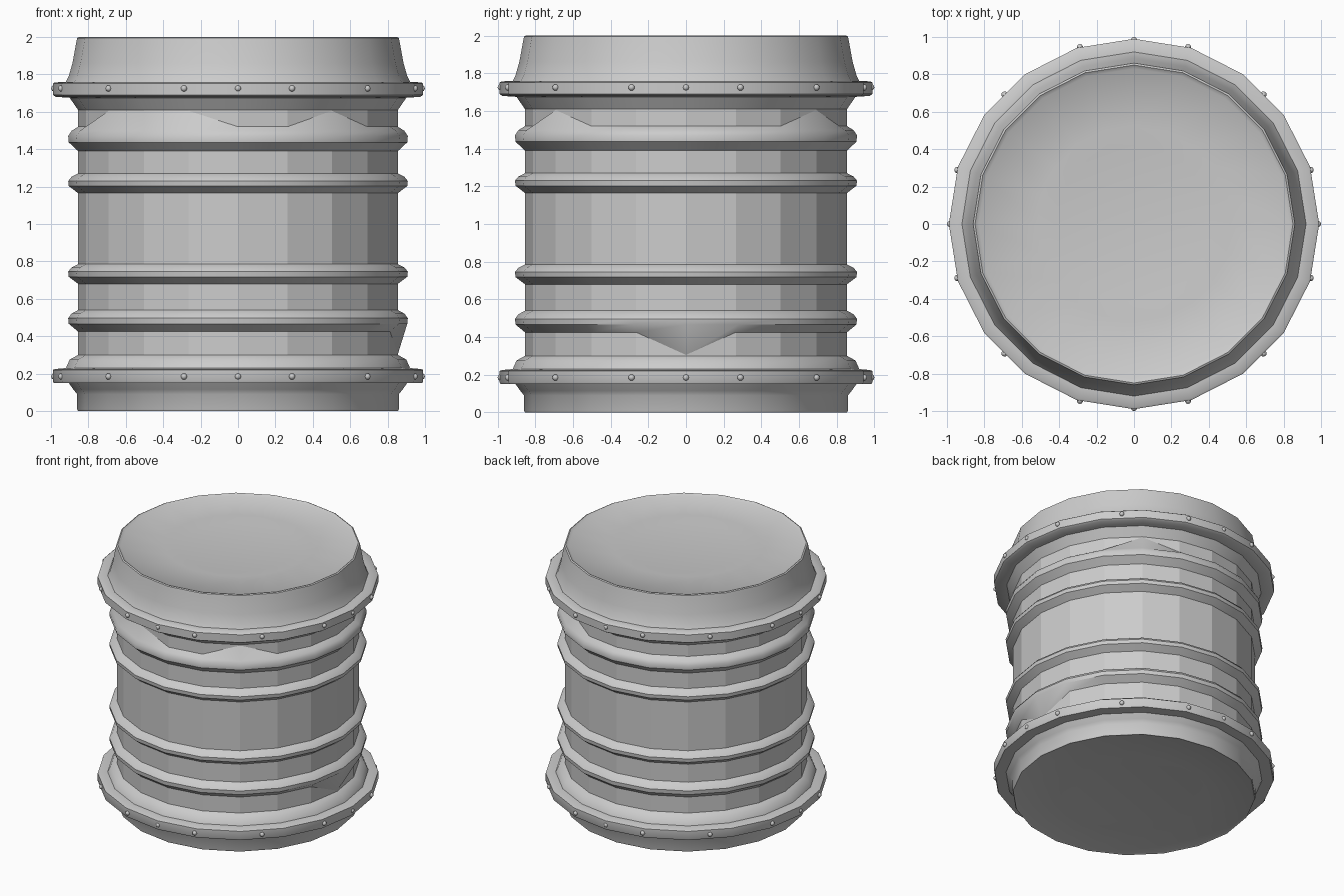
import bpy
import bmesh
import math

cube = bpy.data.objects.get("Cube")
if cube:
    bpy.data.objects.remove(cube, do_unlink=True)

SIDES = 20
WALL = 0.855

grey = bpy.data.materials.new("plain grey")
grey.use_nodes = True
colour = (0.6, 0.6, 0.6, 1)
grey.diffuse_color = colour
grey.node_tree.nodes["Principled BSDF"].inputs["Base Color"].default_value = colour


def finish(bm, name):
    bmesh.ops.recalc_face_normals(bm, faces=bm.faces)
    mesh = bpy.data.meshes.new(name)
    bm.to_mesh(mesh)
    bm.free()
    mesh.materials.append(grey)
    obj = bpy.data.objects.new(name, mesh)
    bpy.context.collection.objects.link(obj)
    return obj


def rib(low, high):
    """Profile of one raised hoop between two heights."""
    size = high - low
    return [(WALL, low), (0.905, low + size * 0.36),
            (0.908, low + size * 0.62), (0.89, low + size * 0.83), (WALL, high)]


# Profile from the bottom centre to the lid centre
foot = [(0.42, 0.015), (0.52, 0.005), (0.84, 0.005), (0.855, 0),
        (0.86, 0.01), (0.86, 0.09), (0.88, 0.115), (0.905, 0.15)]
lower_band = [(0.985, 0.15), (0.99, 0.16), (0.99, 0.22), (0.975, 0.225),
              (0.92, 0.23), (0.9, 0.275), (WALL, 0.3)]
upper_band = [(WALL, 1.61), (0.9, 1.675), (0.975, 1.68), (0.99, 1.69),
              (0.99, 1.75), (0.98, 1.757), (0.92, 1.76)]
collar = [(0.905, 1.79), (0.885, 1.86), (0.865, 1.97), (0.86, 1.995),
          (0.85, 2.0), (0.83, 1.985), (0.52, 1.985), (0.42, 1.972)]
profile = (foot + lower_band + rib(0.425, 0.54) + rib(0.68, 0.785)
           + rib(1.165, 1.27) + rib(1.39, 1.52) + upper_band + collar)

# Barrel body
bm = bmesh.new()
rings = []
for radius, z in profile:
    ring = []
    for i in range(SIDES):
        a = math.tau * i / SIDES
        ring.append(bm.verts.new((radius * math.cos(a), radius * math.sin(a), z)))
    rings.append(ring)
for low, high in zip(rings, rings[1:]):
    for i in range(SIDES):
        j = (i + 1) % SIDES
        face = bm.faces.new((low[i], low[j], high[j], high[i]))
        radii = [v.co.xy.length for v in face.verts]
        straight = max(radii) - min(radii) < 0.001 and abs(radii[0] - WALL) < 0.001
        face.smooth = not straight
for ring in (rings[0], rings[-1]):
    bm.faces.new(ring).smooth = True

# Dents where a hoop edge meets its neighbour
start = len(foot) + len(lower_band)
rings[start][0].co.z = 0.305
upper_edge = rings[start + 19]
for i in (3, 12, 13, 14, 17):
    upper_edge[i].co.z = 1.605
body = finish(bm, "barrel_body")

# Keep steep profile corners crisp while the rounded parts stay smooth
mesh = body.data
bm = bmesh.new()
bm.from_mesh(mesh)
for edge in bm.edges:
    if len(edge.link_faces) == 2:
        edge.smooth = edge.calc_face_angle() < math.radians(40)
bm.to_mesh(mesh)
bm.free()

# Rivets around both bands
angles = [q * 90 + a for q in range(4) for a in (0, 17, 45, 73)]
for name, z in (("lower_rivets", 0.185), ("upper_rivets", 1.725)):
    bm = bmesh.new()
    for angle in angles:
        a = math.radians(angle)
        made = bmesh.ops.create_uvsphere(bm, u_segments=10, v_segments=6, radius=0.017)
        r = 0.983 if angle % 45 == 0 else 0.988
        if angle % 90 == 45:
            r = 0.979
        bmesh.ops.translate(bm, verts=made["verts"],
                            vec=(r * math.cos(a), r * math.sin(a), z))
    for face in bm.faces:
        face.smooth = True
    finish(bm, name)
